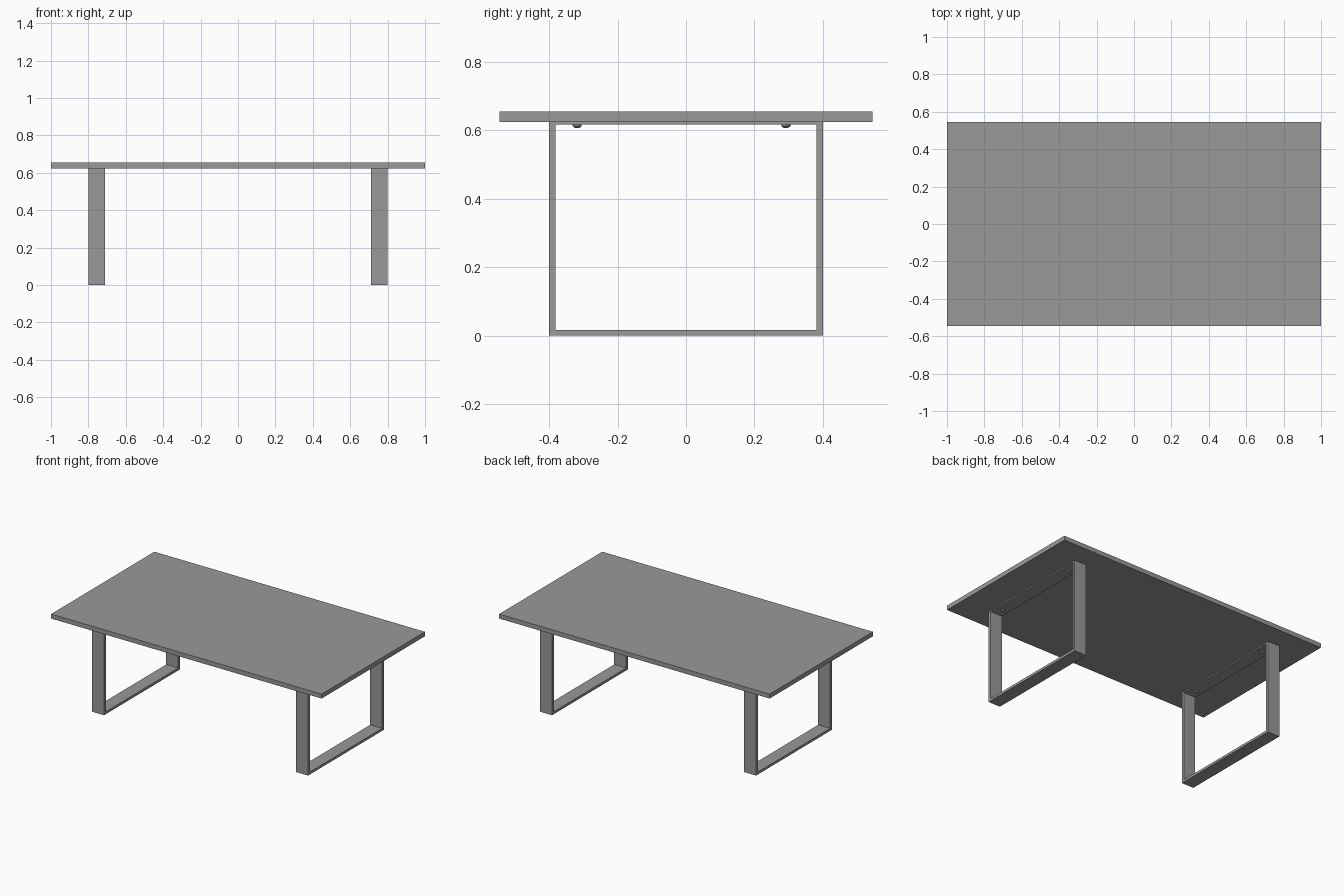
import bpy, bmesh

cube = bpy.data.objects.get("Cube")
if cube:
    bpy.data.objects.remove(cube, do_unlink=True)

grey = bpy.data.materials.new("plain grey")
grey.use_nodes = True
colour = (0.32, 0.32, 0.32, 1)
grey.diffuse_color = colour
grey.node_tree.nodes["Principled BSDF"].inputs["Base Color"].default_value = colour


def add_object(name, bm):
    bmesh.ops.recalc_face_normals(bm, faces=bm.faces)
    mesh = bpy.data.meshes.new(name)
    bm.to_mesh(mesh)
    bm.free()
    mesh.materials.append(grey)
    obj = bpy.data.objects.new(name, mesh)
    bpy.context.collection.objects.link(obj)
    return obj


def tabletop(half_x, half_y, bottom, top):
    bm = bmesh.new()
    bmesh.ops.create_cube(bm, size=2)
    for v in bm.verts:
        v.co.x *= half_x
        v.co.y *= half_y
        v.co.z = top if v.co.z > 0 else bottom
    add_object("tabletop", bm)


def leg_frame(name, x0, x1):
    # Closed flat-bar loop: outer and inner rectangles joined at both sides
    def rectangle(x, y, low, high):
        return [bm.verts.new((x, a, b)) for a, b in
                ((-y, low), (y, low), (y, high), (-y, high))]

    bm = bmesh.new()
    outer = [rectangle(x, 0.4, 0, UNDERSIDE) for x in (x0, x1)]
    inner = [rectangle(x, 0.382, 0.017, BAR_BOTTOM) for x in (x0, x1)]
    for i in range(4):
        j = (i + 1) % 4
        for a, b in ((outer[0], outer[1]), (inner[0], inner[1]),
                     (outer[0], inner[0]), (outer[1], inner[1])):
            bm.faces.new((a[i], a[j], b[j], b[i]))
    add_object(name, bm)


def screw_head(name, x, y):
    # Domed head as stacked rings, hanging below the top bar
    rings = ((0.013, 0.001), (0.013, -0.004), (0.010, -0.007), (0.006, -0.009))
    bm = bmesh.new()
    for (r0, z0), (r1, z1) in zip(rings, rings[1:]):
        cone = bmesh.ops.create_cone(bm, segments=20, radius1=r1, radius2=r0,
                                     depth=z0 - z1, cap_ends=(r1 == rings[-1][0]))
        bmesh.ops.translate(bm, verts=cone["verts"],
                            vec=(x, y, BAR_BOTTOM + (z0 + z1) / 2))
    bmesh.ops.remove_doubles(bm, verts=bm.verts, dist=0.0001)
    add_object(name, bm)


UNDERSIDE, BAR_BOTTOM = 0.624, 0.616
tabletop(1, 0.545, UNDERSIDE, 0.654)

# Two leg frames, each fixed by two screws
for side, sign in (("left", 1), ("right", -1)):
    leg_frame(side + "_leg_frame", sign * 0.71, sign * 0.798)
    for end, y in (("front", -0.318), ("back", 0.292)):
        screw_head(f"{side}_{end}_screw", sign * 0.754, y)
